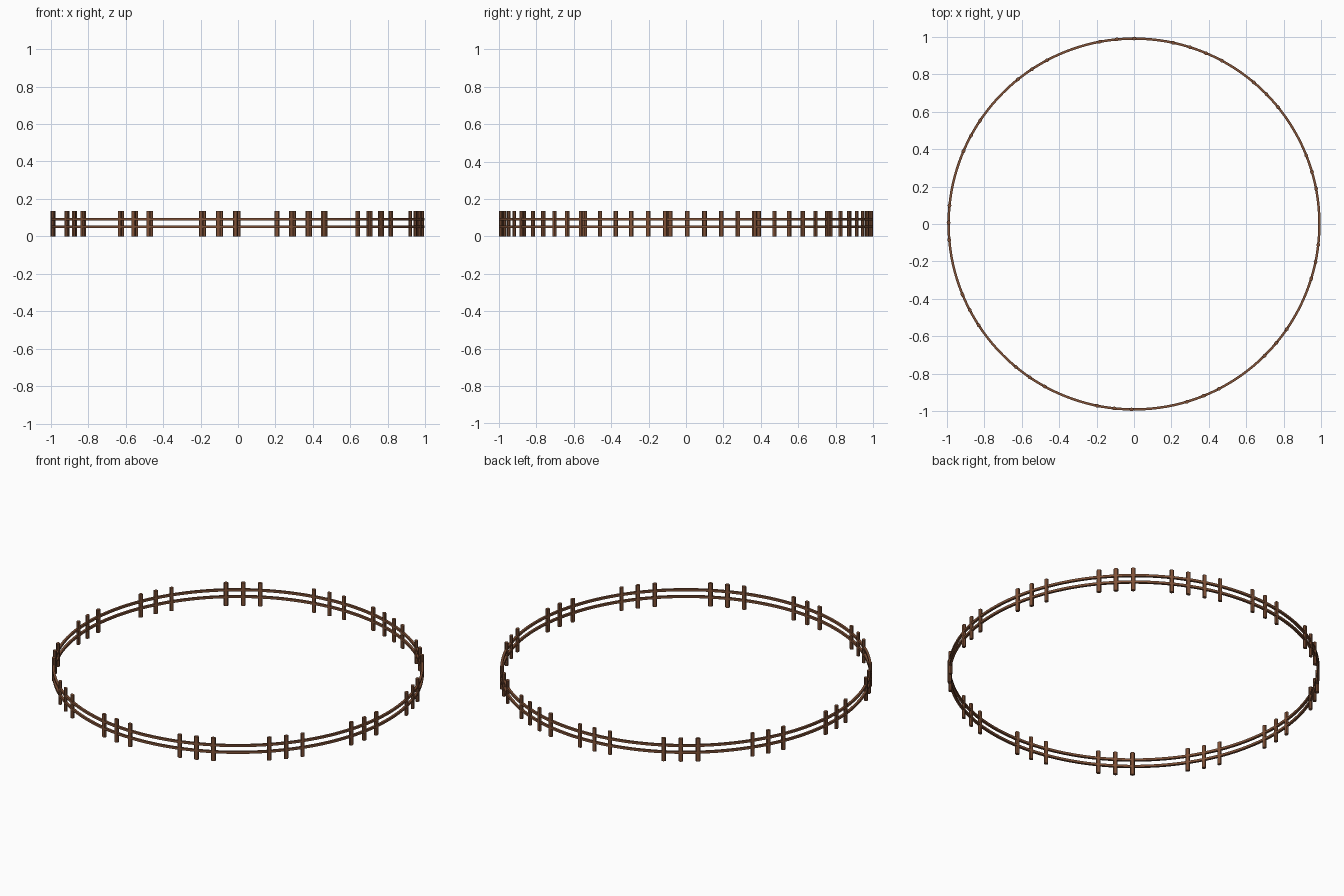
import bpy, math

if "Cube" in bpy.data.objects:
    bpy.data.objects.remove(bpy.data.objects["Cube"])

R = 0.990             # ring radius
POST_H = 0.136

wood = bpy.data.materials.new("brown_wood")
wood.diffuse_color = (0.215, 0.083, 0.038, 1)
wood.use_nodes = True
wood.node_tree.nodes["Principled BSDF"].inputs["Base Color"].default_value = wood.diffuse_color


def finish(ob, name):
    ob.name = name
    ob.data.materials.append(wood)
    bpy.ops.object.shade_smooth_by_angle(angle=math.radians(40))


def add_rail(name, z, w=0.0065, h=0.0065, n=144):
    """Closed ring with a square section."""
    section = ((-w, -h), (w, -h), (w, h), (-w, h))
    verts, faces = [], []
    for i in range(n):
        t = 2 * math.pi * i / n
        verts += [((R + a) * math.cos(t), (R + a) * math.sin(t), z + b) for a, b in section]
        p, q = 4 * i, 4 * ((i + 1) % n)
        faces += [(p + k, q + k, q + (k + 1) % 4, p + (k + 1) % 4) for k in range(4)]
    me = bpy.data.meshes.new(name)
    me.from_pydata(verts, [], faces)
    ob = bpy.data.objects.new(name, me)
    bpy.context.collection.objects.link(ob)
    bpy.ops.object.select_all(action='DESELECT')
    ob.select_set(True)
    bpy.context.view_layer.objects.active = ob
    bpy.ops.object.mode_set(mode='EDIT')
    bpy.ops.mesh.select_all(action='SELECT')
    bpy.ops.mesh.normals_make_consistent(inside=False)
    bpy.ops.object.mode_set(mode='OBJECT')
    finish(ob, name)


# two horizontal rails running round the ring
add_rail("lower_rail", 0.052)
add_rail("upper_rail", 0.092)

# posts in groups of three, thirteen groups, plus one extra where the ring closes
angles = [95.3 + 28.1 * k + 5.35 * j for k in range(13) for j in (-1, 0, 1)]
angles.append(61.8)
for a in angles:
    t = math.radians(a)
    bpy.ops.mesh.primitive_cylinder_add(vertices=8, radius=1, depth=POST_H,
                                        location=(R * math.cos(t), R * math.sin(t), POST_H / 2),
                                        rotation=(0, 0, t))
    ob = bpy.context.object
    ob.scale = (0.010, 0.0125, 1)
    bpy.ops.object.transform_apply(location=False, rotation=False, scale=True)
    finish(ob, "fence_post")
